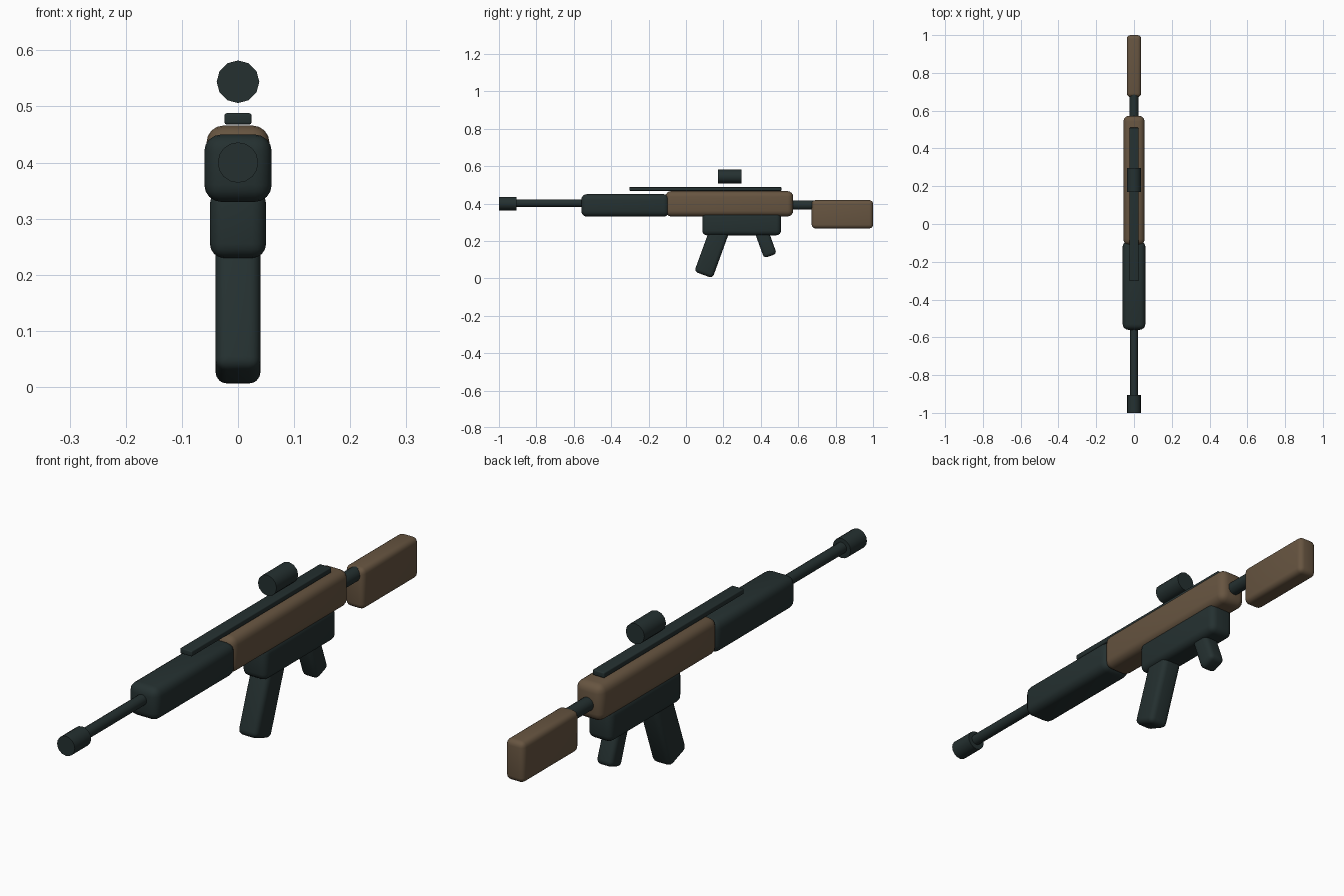
import bpy, math
from mathutils import Vector

if "Cube" in bpy.data.objects:
    bpy.data.objects.remove(bpy.data.objects["Cube"])


def material(name, rgb):
    m = bpy.data.materials.new(name)
    m.diffuse_color = (*rgb, 1)
    m.use_nodes = True
    m.node_tree.nodes["Principled BSDF"].inputs["Base Color"].default_value = m.diffuse_color
    return m


DARK = material("dark green grey", (0.018, 0.030, 0.030))
BROWN = material("brown", (0.135, 0.090, 0.052))


def finish(ob, name, mat):
    ob.name = name
    ob.data.materials.append(mat)
    bpy.ops.object.shade_smooth_by_angle(angle=math.radians(35))


def box(name, mat, x, y, z, bevel, tilt=0):
    """Rounded box: x is the half width, y and z are (min, max)."""
    centre = Vector((0, (y[0] + y[1]) / 2, (z[0] + z[1]) / 2))
    bpy.ops.mesh.primitive_cube_add(size=1, location=centre, rotation=(math.radians(tilt), 0, 0))
    ob = bpy.context.object
    ob.scale = (2 * x, y[1] - y[0], z[1] - z[0])
    bpy.ops.object.transform_apply(location=False, rotation=False, scale=True)
    mod = ob.modifiers.new("rounding", "BEVEL")
    mod.width, mod.segments = bevel, 4
    bpy.ops.object.modifier_apply(modifier=mod.name)
    finish(ob, name, mat)


def tube(name, mat, r, y, z, sides):
    """Cylinder along y."""
    bpy.ops.mesh.primitive_cylinder_add(vertices=sides, radius=r, depth=y[1] - y[0],
                                        location=(0, (y[0] + y[1]) / 2, z),
                                        rotation=(math.pi / 2, 0, 0))
    finish(bpy.context.object, name, mat)


# Barrel end
tube("muzzle", DARK, 0.036, (-1.0, -0.905), 0.40, 16)
tube("barrel", DARK, 0.02, (-0.93, -0.50), 0.402, 16)

# Main body
box("handguard", DARK, 0.06, (-0.56, -0.09), (0.33, 0.45), 0.03)
box("receiver", BROWN, 0.056, (-0.11, 0.573), (0.331, 0.466), 0.03)
box("lower_body", DARK, 0.05, (0.087, 0.508), (0.23, 0.352), 0.025)

# Sight
box("top_rail", DARK, 0.024, (-0.303, 0.51), (0.468, 0.488), 0.004)
tube("sight", DARK, 0.038, (0.17, 0.296), 0.544, 12)

# Tilted parts under the body
box("magazine", DARK, 0.04, (0.089, 0.193), (0.010, 0.290), 0.02, tilt=-20)
box("grip", DARK, 0.033, (0.388, 0.460), (0.115, 0.275), 0.018, tilt=20)

# Stock
tube("stock_tube", DARK, 0.025, (0.54, 0.72), 0.392, 16)
box("stock", BROWN, 0.038, (0.672, 1.0), (0.267, 0.418), 0.02)
